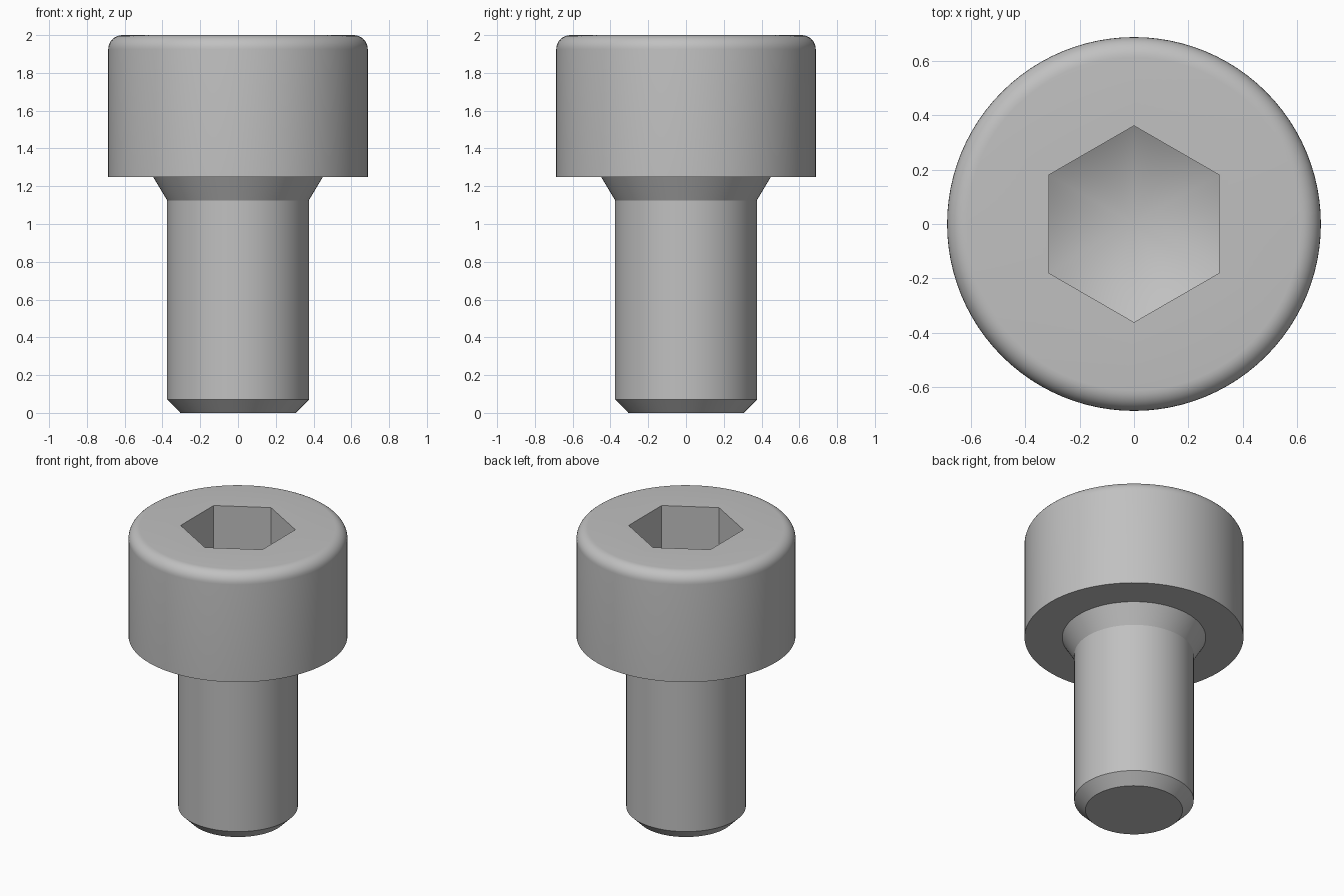
import bpy
import bmesh
import math

cube = bpy.data.objects.get("Cube")
if cube:
    bpy.data.objects.remove(cube, do_unlink=True)

SEG = 96                # divisible by six, so socket corners land on points
HEAD_R, SHANK_R = 0.687, 0.375
ROUND = 0.075           # rounded top rim of the head
SOCKET_R = 0.361        # centre to corner of the hexagon
SOCKET_DEPTH = 0.35
CONE_SLOPE = math.tan(math.radians(30))

steel = bpy.data.materials.new("steel grey")
steel.use_nodes = True
colour = (0.53, 0.53, 0.53, 1)
steel.diffuse_color = colour
steel.node_tree.nodes["Principled BSDF"].inputs["Base Color"].default_value = colour

bm = bmesh.new()
angles = [math.pi / 2 + 2 * math.pi * i / SEG for i in range(SEG)]


def ring(points):
    return [bm.verts.new(p) for p in points]


def circle(r, z):
    return ring((r * math.cos(a), r * math.sin(a), z) for a in angles)


def hex_radius(i):
    """Distance from the centre to the hexagon side at step i."""
    sixth = math.pi / 3
    a = (2 * math.pi * i / SEG) % sixth - sixth / 2
    return SOCKET_R * math.cos(sixth / 2) / math.cos(a)


def hexagon(height):
    return ring((hex_radius(i) * math.cos(a), hex_radius(i) * math.sin(a),
                 height(hex_radius(i))) for i, a in enumerate(angles))


def bridge(a, b):
    for i in range(SEG):
        j = (i + 1) % SEG
        bm.faces.new((a[i], a[j], b[j], b[i]))


# Shank with chamfered tip, flared neck and head side
profile = [(0.305, 0), (SHANK_R, 0.07), (SHANK_R, 1.125),
           (0.45, 1.25), (HEAD_R, 1.25)]
# Rounded rim
for k in range(9):
    t = math.pi / 2 * k / 8
    profile.append((HEAD_R - ROUND + ROUND * math.cos(t),
                    2 - ROUND + ROUND * math.sin(t)))
rings = [circle(r, z) for r, z in profile]

# Hexagonal socket: walls run down to a conical floor
rings.append(hexagon(lambda r: 2))
rings.append(hexagon(lambda r: 2 - SOCKET_DEPTH - (SOCKET_R - r) * CONE_SLOPE))
for lower, upper in zip(rings, rings[1:]):
    bridge(lower, upper)
bm.faces.new(list(reversed(rings[0])))
apex = bm.verts.new((0, 0, 2 - SOCKET_DEPTH - SOCKET_R * CONE_SLOPE))
for i in range(SEG):
    bm.faces.new((rings[-1][i], rings[-1][(i + 1) % SEG], apex))
bmesh.ops.recalc_face_normals(bm, faces=bm.faces[:])

mesh = bpy.data.meshes.new("socket_head_screw")
bm.to_mesh(mesh)
bm.free()
mesh.materials.append(steel)
screw = bpy.data.objects.new("socket_head_screw", mesh)
bpy.context.collection.objects.link(screw)

# Smooth round surfaces, crisp edges
bpy.ops.object.select_all(action="DESELECT")
screw.select_set(True)
bpy.context.view_layer.objects.active = screw
bpy.ops.object.shade_smooth_by_angle(angle=math.radians(25))
